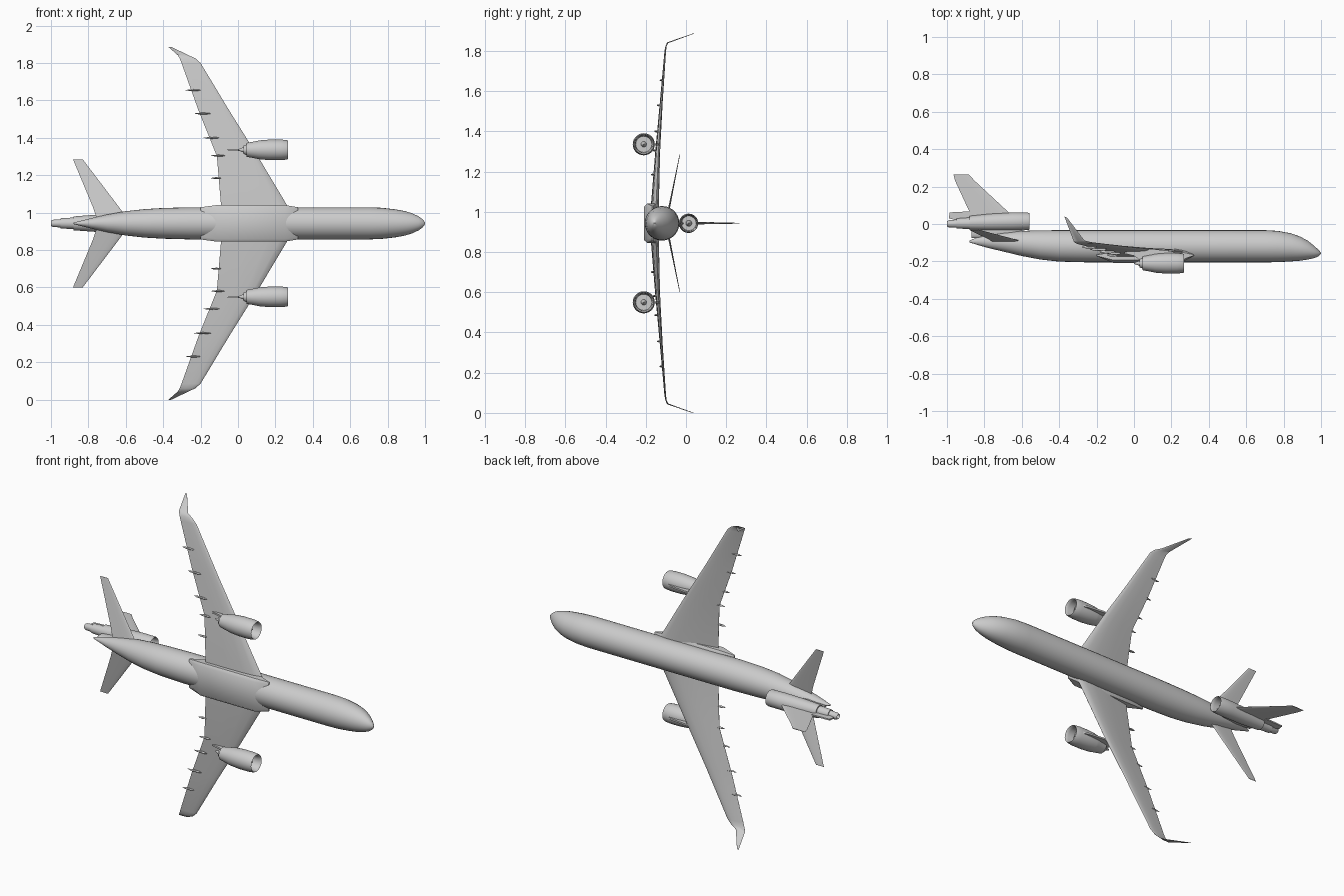
import bpy, bmesh, math
from mathutils import Vector

cube = bpy.data.objects.get("Cube")
if cube:
    bpy.data.objects.remove(cube, do_unlink=True)

MID = 0.943  # height of the fuselage centre line; the span runs along z

grey = bpy.data.materials.new("light grey")
grey.use_nodes = True
grey.diffuse_color = (0.6, 0.6, 0.6, 1)
grey.node_tree.nodes["Principled BSDF"].inputs["Base Color"].default_value = (0.6, 0.6, 0.6, 1)


def loft(name, rings, angle=40):
    """Skin a list of rings; points are (length, span, up)."""
    bm = bmesh.new()
    vs = [[bm.verts.new((p[0], p[2], p[1] + MID)) for p in r] for r in rings]
    n = len(vs[0])
    for a, b in zip(vs, vs[1:]):
        for i in range(n):
            j = (i + 1) % n
            bm.faces.new((a[i], a[j], b[j], b[i]))
    bm.faces.new(vs[0])
    bm.faces.new(vs[-1])
    bmesh.ops.recalc_face_normals(bm, faces=bm.faces)
    me = bpy.data.meshes.new(name)
    bm.to_mesh(me)
    bm.free()
    me.materials.append(grey)
    ob = bpy.data.objects.new(name, me)
    bpy.context.collection.objects.link(ob)
    bpy.ops.object.select_all(action='DESELECT')
    ob.select_set(True)
    bpy.context.view_layer.objects.active = ob
    bpy.ops.object.shade_smooth_by_angle(angle=math.radians(angle))
    return ob


def oval(x, s, u, half_s, half_u, n=28):
    return [(x, s + half_s * math.cos(2 * math.pi * i / n),
             u + half_u * math.sin(2 * math.pi * i / n)) for i in range(n)]


# chord fraction and relative half thickness, round the section
FOIL = [(0, 0), (.03, .45), (.12, .85), (.3, 1), (.6, .7), (1, .04),
        (1, -.04), (.6, -.5), (.3, -.75), (.12, -.7), (.03, -.4)]


def foil(le, te, thick, normal):
    le, te, normal = Vector(le), Vector(te), Vector(normal).normalized()
    return [le.lerp(te, c) + normal * (h * thick) for c, h in FOIL]


def slab(name, outline, s, half):
    """Flat plate in the length/up plane."""
    return loft(name, [[(x, s - half, u) for x, u in outline],
                       [(x, s + half, u) for x, u in outline]], 30)


# Fuselage: x, top, bottom, half width
body = [(-.88, -.088, -.098, .004), (-.84, -.073, -.111, .014), (-.78, -.058, -.128, .029),
        (-.7, -.046, -.147, .047), (-.6, -.037, -.171, .065), (-.5, -.034, -.19, .076),
        (-.4, -.033, -.201, .082), (-.25, -.033, -.205, .086), (.2, -.033, -.205, .086),
        (.7, -.033, -.205, .086), (.77, -.037, -.204, .083), (.84, -.05, -.2, .075),
        (.89, -.068, -.196, .066), (.93, -.09, -.19, .054), (.965, -.118, -.182, .038),
        (.988, -.14, -.172, .021), (1, -.153, -.16, .005)]
loft("fuselage", [oval(x, 0, (t + b) / 2, w, (t - b) / 2) for x, t, b, w in body])

# Belly fairing: boxy middle with ends that close to a flat edge
fairing = []
for x, w, top, bot in [(-.2, .086, -.163, -.172), (-.11, .098, -.135, -.208),
                       (.25, .098, -.135, -.208), (.32, .086, -.163, -.17)]:
    c = (top - bot) * .2
    fairing.append([(x, -w, top - c), (x, -w + .02, top), (x, w - .02, top), (x, w, top - c),
                    (x, w, bot + c), (x, w - .014, bot), (x, -w + .014, bot), (x, -w, bot + c)])
loft("belly_fairing", fairing, 35)

# Engine outlines as (x, radius), from spinner over the lip to the exhaust
WING_ENGINE = [(.245, .001), (.235, .008), (.215, .014), (.215, .04), (.25, .043), (.265, .046),
               (.268, .049), (.26, .052), (.23, .055), (.17, .055), (.12, .051), (.108, .049),
               (.1, .047), (.046, .037), (.046, .028), (.03, .022), (.03, .014), (0, .003)]

# wing stations: leading x,u / trailing x,u / span / half thickness / normal (span, up)
WING = [(.32, -.15, -.085, -.178, 0, .022, 0, 1), (.268, -.149, -.09, -.174, .087, .02, 0, 1),
        (.105, -.137, -.113, -.152, .36, .012, 0, 1), (-.045, -.121, -.21, -.13, .6, .007, 0, 1),
        (-.2, -.102, -.302, -.107, .857, .004, 0, 1), (-.228, -.098, -.312, -.102, .882, .0035, -.4, 1),
        (-.265, -.088, -.322, -.094, .899, .003, -1, .4), (-.357, .033, -.372, .04, .943, .001, -1, .3)]

for side, label in ((1, "left"), (-1, "right")):
    # Wing with upturned tip
    loft(label + "_wing", [foil((lx, s * side, lu), (tx, s * side, tu), h, (0, ns * side, nu))
                           for lx, lu, tx, tu, s, h, ns, nu in WING])

    # Engine under the wing and its pylon
    es = .393 * side
    loft(label + "_engine", [oval(x, es, -.21, r, r) for x, r in WING_ENGINE])
    slab(label + "_engine_pylon",
         [(.235, -.16), (.2, -.145), (.1, -.134), (-.02, -.14), (-.06, -.156),
          (0, -.17), (.04, -.2), (.12, -.2)], es, .005)

    # Flap track pods along the trailing edge: x start, x end, span, up
    for k, (x0, x1, s, u) in enumerate([(-.145, -.09, .242, -.166), (-.145, -.07, .362, -.157),
                                        (-.185, -.1, .457, -.149), (-.235, -.145, .587, -.136),
                                        (-.28, -.2, .712, -.123)]):
        loft(f"{label}_flap_pod_{k + 1}",
             [oval(x0 + (x1 - x0) * f, s * side, u, .005 * r, .009 * r, 8)
              for f, r in ((0, .1), (.25, .75), (.55, 1), (.85, .7), (1, .1))])

    # Horizontal stabilizer
    loft(label + "_stabilizer", [foil((lx, s * side, u), (tx, s * side, u), h, (0, -.2 * side, 1))
                                 for lx, tx, s, u, h in [(-.58, -.75, .01, -.098, .006),
                                                         (-.635, -.775, .085, -.083, .005),
                                                         (-.83, -.882, .342, -.031, .0015)]])

# Tail engine: x, radius, centre height
TAIL_ENGINE = [(-.585, .001, .014), (-.61, .012, .014), (-.63, .015, .014), (-.63, .036, .014),
               (-.58, .039, .014), (-.565, .041, .014), (-.56, .044, .014), (-.57, .047, .014),
               (-.65, .048, .013), (-.77, .045, .01), (-.88, .037, .006), (-.88, .031, .004),
               (-.95, .027, .003), (-.95, .022, .002), (-.99, .019, .001), (-1, .014, .001),
               (-.97, .01, .001)]
loft("tail_engine", [oval(x, 0, u, r, r) for x, r, u in TAIL_ENGINE])

# Support joining the tail engine to the fuselage
loft("tail_engine_support", [oval(x, 0, -.04, w, h, 12) for x, w, h in
                             [(-.6, .004, .02), (-.66, .018, .035), (-.76, .018, .04), (-.87, .005, .035)]])

# Fin above the tail engine, and the short plate behind it
loft("fin", [foil((lx, 0, u), (tx, 0, u2), h, (0, 1, 0)) for lx, tx, u, u2, h in
             [(-.63, -.88, .02, .02, .008), (-.67, -.88, .062, .066, .007),
              (-.853, -.957, .232, .232, .003), (-.883, -.965, .265, .265, .002)]])
slab("fin_rear_plate", [(-.87, .015), (-.87, .068), (-.985, .062), (-.99, .03), (-.95, .02)], 0, .004)
